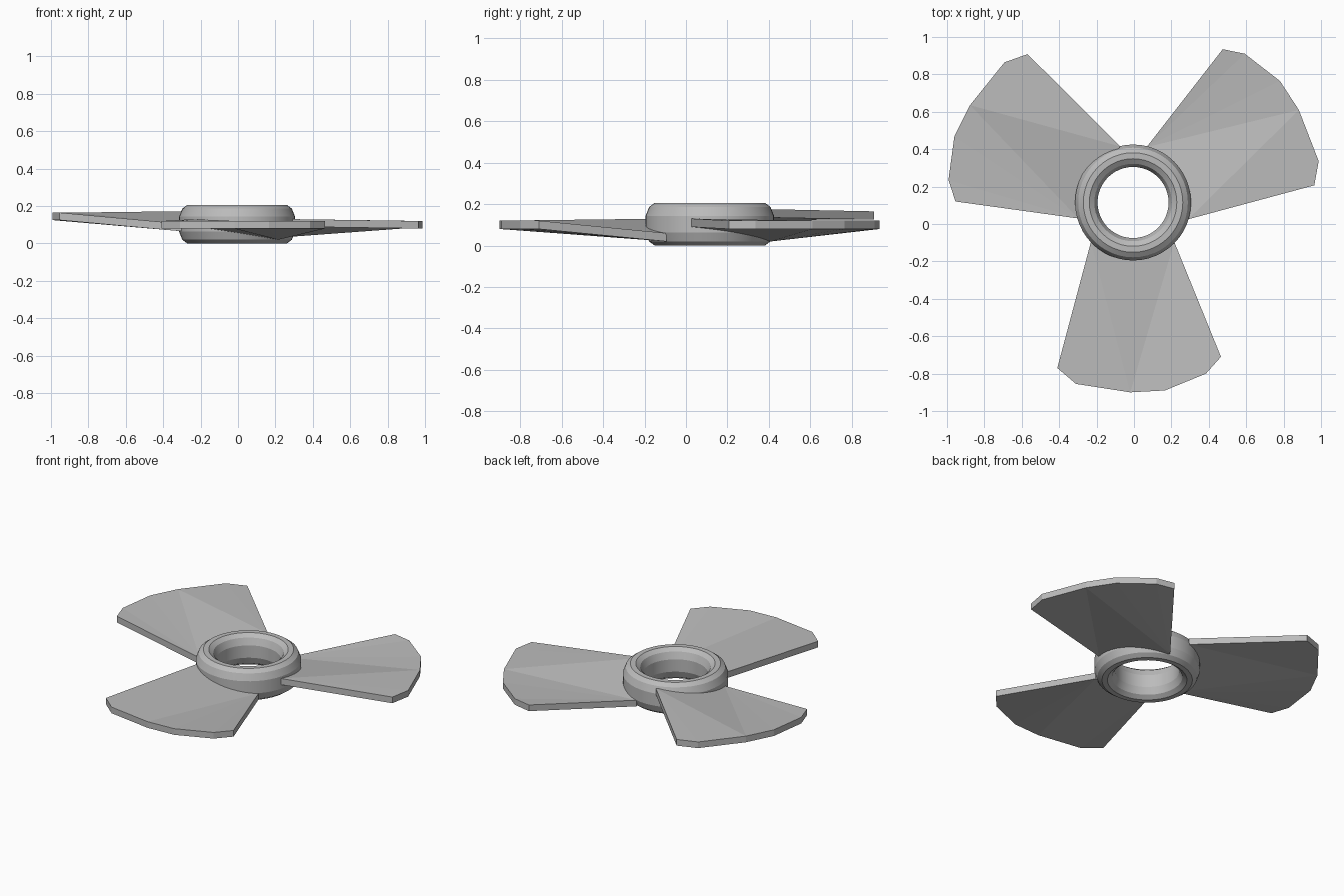
import bpy, bmesh, math
from mathutils import Matrix, Vector

if "Cube" in bpy.data.objects:
    bpy.data.objects.remove(bpy.data.objects["Cube"], do_unlink=True)

CENTRE = Vector((-0.005, 0.115, 0))
THICK = 0.04
SEGMENTS = 48

grey = bpy.data.materials.new("plain_grey")
grey.use_nodes = True
grey.diffuse_color = (0.5, 0.5, 0.5, 1)
grey.node_tree.nodes["Principled BSDF"].inputs["Base Color"].default_value = (0.5, 0.5, 0.5, 1)


def add_object(name, bm):
    bmesh.ops.recalc_face_normals(bm, faces=bm.faces)
    mesh = bpy.data.meshes.new(name)
    bm.to_mesh(mesh)
    bm.free()
    mesh.materials.append(grey)
    obj = bpy.data.objects.new(name, mesh)
    bpy.context.collection.objects.link(obj)
    return obj


# Hub: a rounded ring section, mirrored in both directions and revolved
MID_R, MID_Z = 0.25, 0.103
quarter = [(0.06, 0.04), (0.043, 0.083), (0.016, 0.103)]
section = quarter + [(-r, z) for r, z in reversed(quarter)]
section += [(-r, -z) for r, z in section]

bm = bmesh.new()
rings = []
for i in range(SEGMENTS):
    a = math.tau * i / SEGMENTS
    rings.append([bm.verts.new(CENTRE + Vector(((MID_R + r) * math.cos(a),
                                                (MID_R + r) * math.sin(a), MID_Z + z)))
                  for r, z in section])
for i, ring in enumerate(rings):
    nxt = rings[(i + 1) % SEGMENTS]
    for j in range(len(section)):
        k = (j + 1) % len(section)
        bm.faces.new((ring[j], nxt[j], nxt[k], ring[k]))
hub = add_object("hub", bm)
bpy.context.view_layer.objects.active = hub
hub.select_set(True)
bpy.ops.object.shade_smooth_by_angle(angle=math.radians(12))
hub.select_set(False)

# Blade outline, underside heights: twisted root, level tip
outline = [(-0.225, -0.21, 0.09),
           (-0.405, -0.885, 0.08), (-0.305, -0.97, 0.08), (-0.015, -1.015, 0.08),
           (0.17, -1.005, 0.08), (0.39, -0.915, 0.08), (0.47, -0.825, 0.08),
           (0.22, -0.21, 0.02)]


def add_blade(name, turn, lift):
    bm = bmesh.new()
    low = [bm.verts.new(p) for p in outline]
    high = [bm.verts.new(Vector(p) + Vector((0, 0, THICK))) for p in outline]
    # Facets fan from both root corners and meet at the tip's third point
    for side in (low, high):
        start, end, ridge = side[0], side[-1], side[3]
        bm.faces.new((start, ridge, end))
        for i in (1, 2):
            bm.faces.new((start, side[i], side[i + 1]))
        for i in (3, 4, 5):
            bm.faces.new((end, side[i], side[i + 1]))
    for i in range(len(low)):
        k = (i + 1) % len(low)
        bm.faces.new((low[i], low[k], high[k], high[i]))
    move = Matrix.Translation(CENTRE + Vector((0, 0, lift)))
    bm.transform(move @ Matrix.Rotation(math.radians(turn), 4, "Z"))
    add_object(name, bm)


for name, turn, lift in (("front_blade", 0, 0), ("left_blade", 120, 0),
                         ("right_blade", 240, 0.045)):
    add_blade(name, turn, lift)
